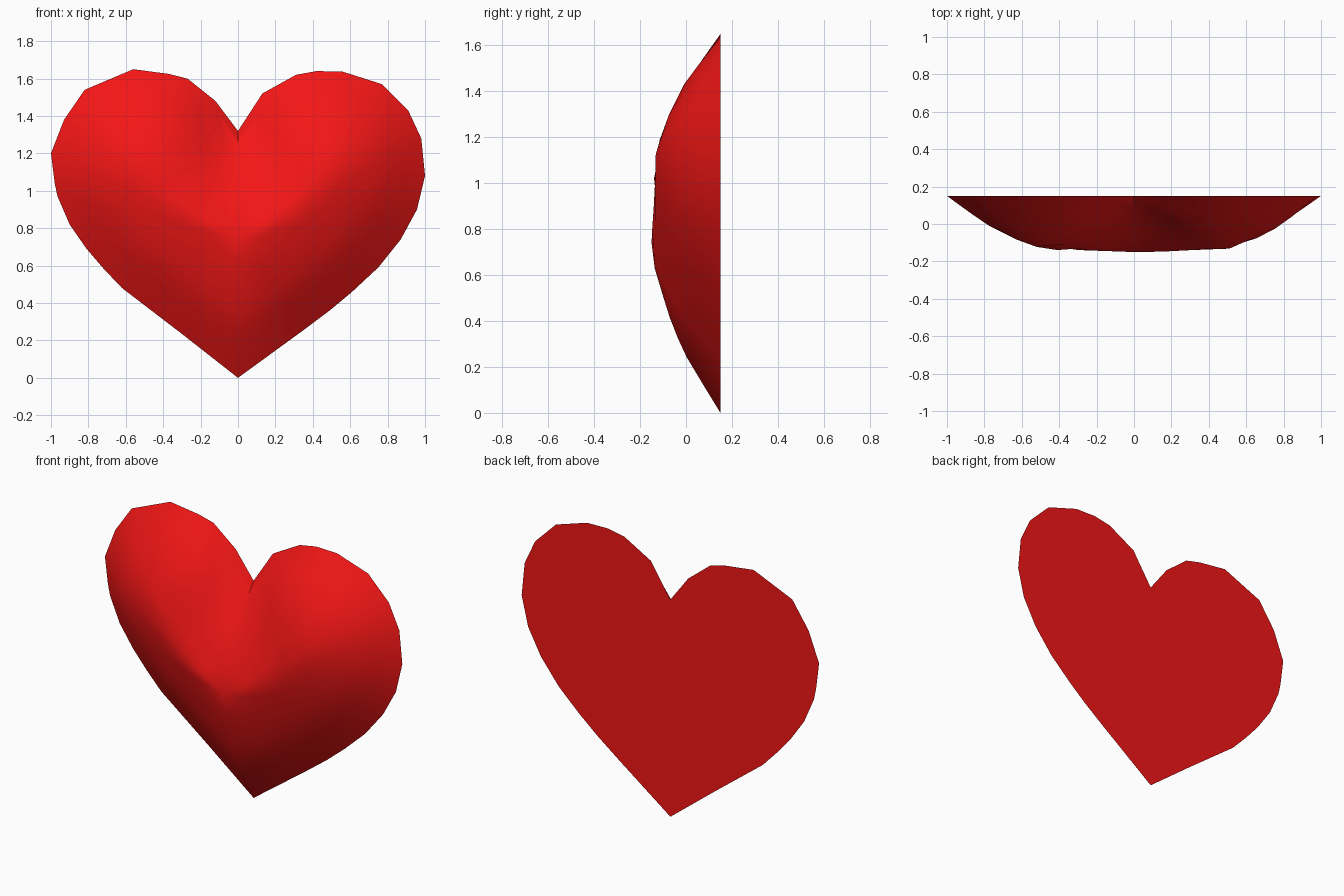
import bpy, bmesh, math
from mathutils import Vector
from mathutils.geometry import intersect_point_line

if "Cube" in bpy.data.objects:
    bpy.data.objects.remove(bpy.data.objects["Cube"])

# Heart outline (x, z), clockwise from the notch
OUTLINE = [(0, 1.32), (.13, 1.52), (.31, 1.62), (.42, 1.64), (.56, 1.637), (.77, 1.57),
           (.91, 1.43), (.98, 1.28), (1, 1.08), (.957, .90), (.87, .74), (.75, .59),
           (.61, .46), (.49, .36), (.35, .255), (0, 0), (-.3, .235), (-.62, .48),
           (-.72, .585), (-.81, .69), (-.9, .82), (-.965, .97), (-.98, 1.04), (-1, 1.2), (-.93, 1.38),
           (-.82, 1.54), (-.56, 1.65), (-.37, 1.625), (-.27, 1.6), (-.12, 1.48)]
# Bulge profile: distance from the edge -> y
PROFILE = [(0, .15), (.1, .072), (.2, -.004), (.3, -.06), (.4, -.10), (.5, -.138), (.56, -.15), (9, -.15)]
CENTRE = Vector((0, .74))
SCALES = [1, .93, .86, .77, .67, .56, .44, .3, .15]

pts = [Vector(p) for p in OUTLINE]
edges = list(zip(pts, pts[1:] + pts[:1]))


def edge_distance(p):
    best = 9
    for a, b in edges:
        q, t = intersect_point_line(p, a, b)
        q = a.lerp(b, min(max(t, 0), 1))
        best = min(best, (p - q.to_2d()).length)
    return best


def front_y(p):
    d = edge_distance(p)
    for (d0, y0), (d1, y1) in zip(PROFILE, PROFILE[1:]):
        if d <= d1:
            return y0 + (y1 - y0) * (d - d0) / (d1 - d0)


bm = bmesh.new()
n = len(pts)

# Domed front: shrinking copies of the outline, raised by distance from the edge
rings = []
for s in SCALES:
    ring = []
    for p in pts:
        q = CENTRE.lerp(p, s)
        ring.append(bm.verts.new((q.x, .15 if s == 1 else front_y(q), q.y)))
    rings.append(ring)
for r0, r1 in zip(rings, rings[1:]):
    for i in range(n):
        j = (i + 1) % n
        bm.faces.new((r0[i], r0[j], r1[j], r1[i]))

# Centre fans close the dome and the flat back
front = bm.verts.new((0, front_y(CENTRE), CENTRE.y))
back = bm.verts.new((0, .15, CENTRE.y))
for i in range(n):
    j = (i + 1) % n
    bm.faces.new((rings[-1][i], rings[-1][j], front))
    bm.faces.new((rings[0][j], rings[0][i], back))
bmesh.ops.recalc_face_normals(bm, faces=bm.faces)

mesh = bpy.data.meshes.new("heart")
bm.to_mesh(mesh)
bm.free()
heart = bpy.data.objects.new("heart", mesh)
bpy.context.collection.objects.link(heart)

red = bpy.data.materials.new("red")
red.diffuse_color = (.9, .008, .008, 1)
red.use_nodes = True
red.node_tree.nodes["Principled BSDF"].inputs["Base Color"].default_value = red.diffuse_color
mesh.materials.append(red)

bpy.context.view_layer.objects.active = heart
heart.select_set(True)
bpy.ops.object.shade_smooth_by_angle(angle=math.radians(50))
